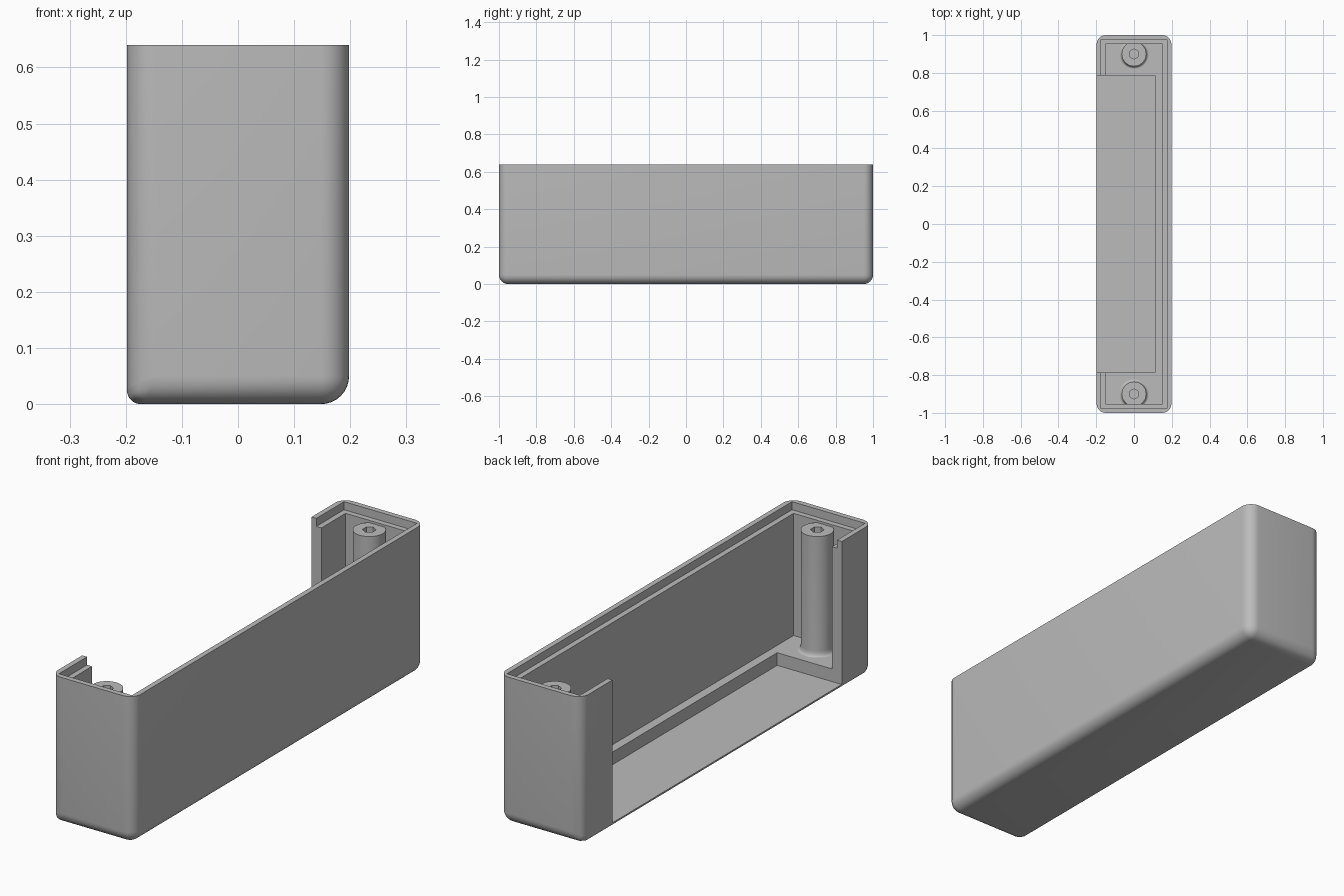
import bpy, bmesh, math
from mathutils import Vector

default = bpy.data.objects.get("Cube")
if default:
    bpy.data.objects.remove(default, do_unlink=True)

grey = bpy.data.materials.new("plain_grey")
grey.use_nodes = True
GREY = (0.5, 0.5, 0.5, 1)
grey.diffuse_color = GREY
grey.node_tree.nodes["Principled BSDF"].inputs["Base Color"].default_value = GREY

HALF_X, HALF_Y, HEIGHT = 0.198, 1.0, 0.64
WALL, LIP, ROUND = 0.047, 0.023, 0.05
FLOOR, POCKET_FLOOR = 0.075, 0.02
RABBET, BOSS_TOP = 0.605, 0.595


def add_object(name, bm):
    mesh = bpy.data.meshes.new(name)
    bmesh.ops.recalc_face_normals(bm, faces=bm.faces)
    bm.to_mesh(mesh)
    bm.free()
    mesh.materials.append(grey)
    obj = bpy.data.objects.new(name, mesh)
    bpy.context.collection.objects.link(obj)
    return obj


def box_mesh(low, high):
    bm = bmesh.new()
    bmesh.ops.create_cube(bm, size=1)
    for v in bm.verts:
        v.co = Vector([lo + (c + 0.5) * (hi - lo) for c, lo, hi in zip(v.co, low, high)])
    return bm


def select_only(obj):
    bpy.ops.object.select_all(action='DESELECT')
    obj.select_set(True)
    bpy.context.view_layer.objects.active = obj


def apply_modifier(obj, modifier):
    select_only(obj)
    bpy.ops.object.modifier_apply(modifier=modifier.name)


# Outer shell: rounded below and at the corners, tighter on the open side
bm = box_mesh((-HALF_X, -HALF_Y, 0), (HALF_X, HALF_Y, HEIGHT))
weights = bm.edges.layers.float.new("bevel_weight_edge")
for edge in bm.edges:
    mid = (edge.verts[0].co + edge.verts[1].co) / 2
    if mid.z < HEIGHT - 0.01:
        open_bottom = mid.z < 0.01 and mid.x < -0.1
        edge[weights] = 0.5 if open_bottom else 1
shell = add_object("case_shell", bm)
bevel = shell.modifiers.new("rounding", 'BEVEL')
bevel.limit_method = 'WEIGHT'
bevel.width = ROUND
bevel.segments = 8
apply_modifier(shell, bevel)

# Hollow interior, lid rabbet, and the side opening with its sunken floor
cuts = {
    "cavity_cutter": ((WALL - HALF_X, WALL - HALF_Y, FLOOR),
                      (HALF_X - WALL, HALF_Y - WALL, 1)),
    "rabbet_cutter": ((LIP - HALF_X, LIP - HALF_Y, RABBET),
                      (HALF_X - LIP, HALF_Y - LIP, 1)),
    "opening_cutter": ((-0.5, -0.785, POCKET_FLOOR), (0.112, 0.787, 1.1)),
}
for name, (low, high) in cuts.items():
    cutter = add_object(name, box_mesh(low, high))
    cutter.hide_render = True
    boolean = shell.modifiers.new(name, 'BOOLEAN')
    boolean.operation = 'DIFFERENCE'
    boolean.solver = 'EXACT'
    boolean.object = cutter
    apply_modifier(shell, boolean)
    bpy.data.objects.remove(cutter, do_unlink=True)


# Screw posts: flared foot and a six-sided blind hole
def screw_post(name, y, radius=0.065, flare=0.012, sides=48):
    bm = bmesh.new()

    def ring(r, z, n):
        return [bm.verts.new((r * math.sin(math.tau * i / n),
                              y + r * math.cos(math.tau * i / n), z)) for i in range(n)]

    def bridge(a, b):
        for i in range(len(a)):
            j = (i + 1) % len(a)
            bm.faces.new((a[i], a[j], b[j], b[i]))

    foot = [(radius + flare * (1 - math.sin(t * math.pi / 10)),
             FLOOR + 2 * flare * (1 - math.cos(t * math.pi / 10))) for t in range(6)]
    rings = [ring(r, z, sides) for r, z in foot + [(radius, BOSS_TOP)]]
    for lower, upper in zip(rings, rings[1:]):
        bridge(lower, upper)
    bm.faces.new(rings[0])
    rim, bottom = ring(0.027, BOSS_TOP, 6), ring(0.027, 0.1, 6)
    bridge(rim, bottom)
    bm.faces.new(bottom)
    # Annular top: each hole side fans out to its share of the outer rim
    share = sides // 6
    for i in range(6):
        arc = [rings[-1][(i * share + k) % sides] for k in range(share + 1)]
        bm.faces.new(arc + [rim[(i + 1) % 6], rim[i]])
    return add_object(name, bm)


parts = [shell, screw_post("front_screw_post", -0.9), screw_post("back_screw_post", 0.9)]
for part in parts:
    select_only(part)
    bpy.ops.object.shade_smooth_by_angle(angle=math.radians(30))
